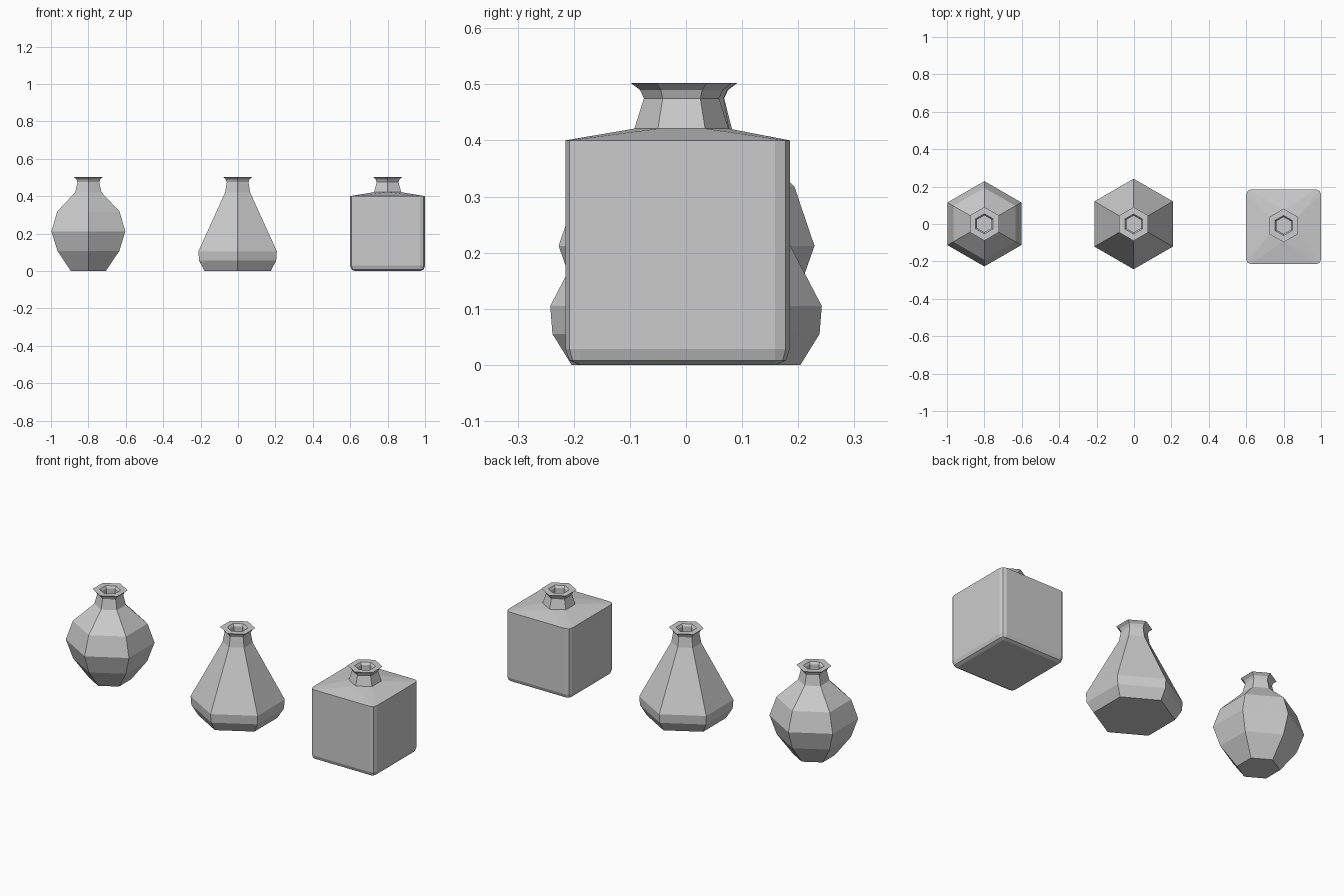
import bpy, bmesh, math

if "Cube" in bpy.data.objects:
    bpy.data.objects.remove(bpy.data.objects["Cube"])

SIDES = 6
# Shared lip and mouth: outer flare, rim, then the recessed opening
LIP = [(0.067, 0.475), (0.074, 0.49), (0.090, 0.502),
       (0.054, 0.502), (0.045, 0.49), (0.045, 0.44)]


def ring(r, z, cy=0.0):
    """Six points of a hexagon with corners towards front and back."""
    return [(r * math.cos(math.radians(90 + 60 * i)),
             cy + r * math.sin(math.radians(90 + 60 * i)), z) for i in range(SIDES)]


def finish(bm, name, location):
    bmesh.ops.recalc_face_normals(bm, faces=bm.faces[:])
    mesh = bpy.data.meshes.new(name)
    bm.to_mesh(mesh)
    bm.free()
    obj = bpy.data.objects.new(name, mesh)
    obj.location = location
    bpy.context.collection.objects.link(obj)
    return obj


def lathe(name, profile, location):
    """Six-sided turned shape, closed at both ends of the profile."""
    bm = bmesh.new()
    rings = [[bm.verts.new(p) for p in ring(r, z)] for r, z in profile]
    for a, b in zip(rings, rings[1:]):
        for i in range(SIDES):
            j = (i + 1) % SIDES
            bm.faces.new((a[i], a[j], b[j], b[i]))
    bm.faces.new(rings[0][::-1])
    bm.faces.new(rings[-1])
    return finish(bm, name, location)


def square_body(name, half, bevel, location, neck_y):
    """Box with rounded sides and base, and a shoulder rising to the neck."""
    bm = bmesh.new()
    for inset, z in [(0.024, 0), (0.007, 0.008), (0, 0.028), (0, 0.40)]:
        for sx in (-1, 1):
            for sy in (-1, 1):
                for k in range(3):
                    a = math.radians(45 * k)
                    c = half - bevel
                    r = bevel - inset
                    bm.verts.new((sx * (c + r * math.cos(a)),
                                  sy * (c + r * math.sin(a)), z))
    for p in ring(0.084, 0.421, neck_y):
        bm.verts.new(p)
    bmesh.ops.convex_hull(bm, input=bm.verts[:])
    bmesh.ops.dissolve_limit(bm, angle_limit=math.radians(0.2),
                             verts=bm.verts[:], edges=bm.edges[:])
    # open the top beneath the neck
    top = [f for f in bm.faces if all(v.co.z > 0.42 for v in f.verts)]
    bmesh.ops.delete(bm, geom=top, context='FACES_ONLY')
    return finish(bm, name, location)


# Round bottle
lathe("round_bottle", [(0.108, 0), (0.191, 0.107), (0.228, 0.212),
                       (0.192, 0.318), (0.081, 0.42)] + LIP, (-0.8, 0.001, 0))

# Conical flask
lathe("conical_flask", [(0.204, 0), (0.238, 0.055), (0.242, 0.105),
                        (0.077, 0.42)] + LIP, (-0.002, 0, 0))

# Square bottle: body and neck
square_body("square_bottle_body", 0.2, 0.026, (0.8, -0.015, 0), 0.007)
lathe("square_bottle_neck", [(0.084, 0.421)] + LIP, (0.8, -0.008, 0))
